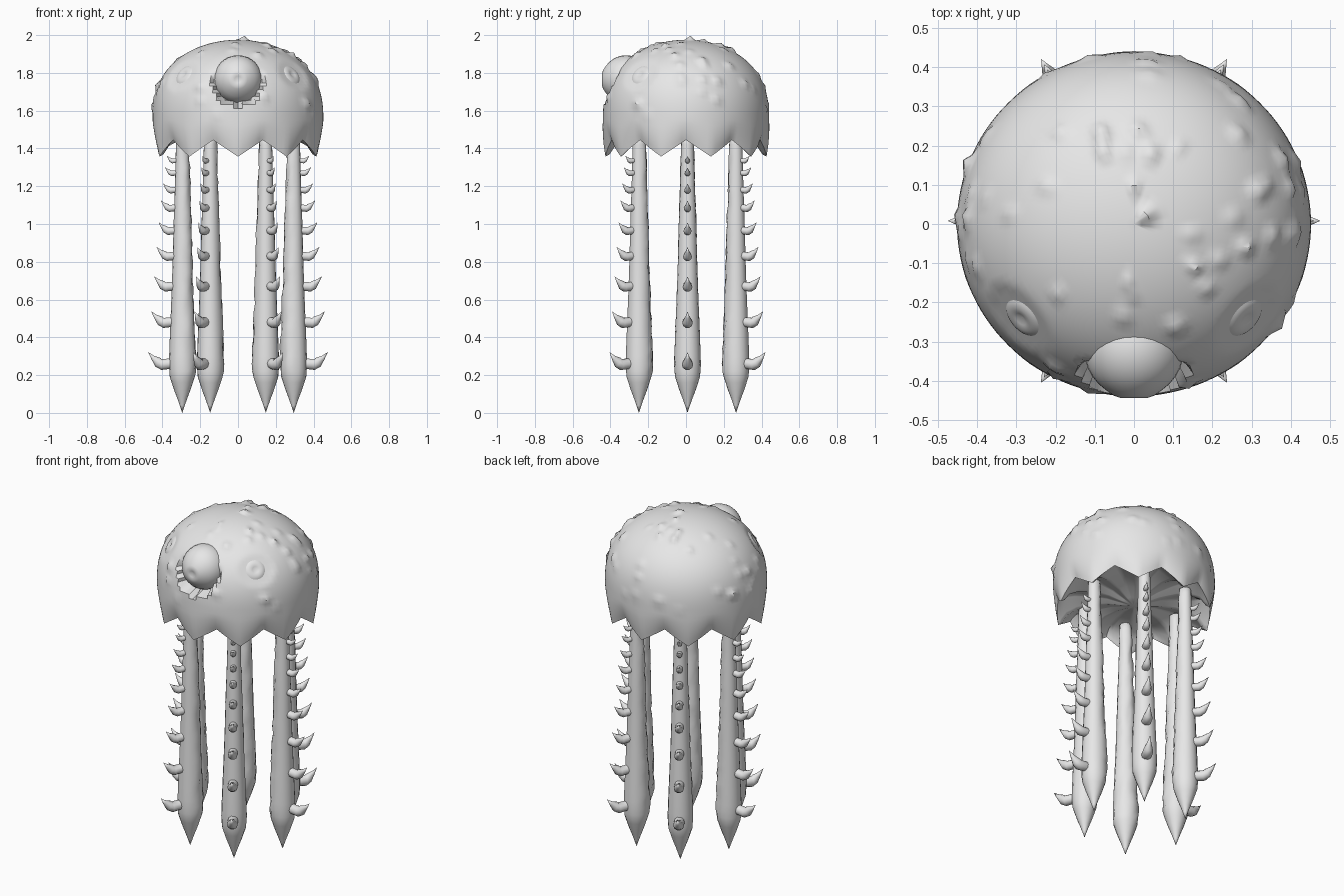
import bpy, bmesh, math, random
from mathutils import Vector, Matrix

if "Cube" in bpy.data.objects:
    bpy.data.objects.remove(bpy.data.objects["Cube"])

random.seed(4)
grey = bpy.data.materials.new("soft_grey")
grey.diffuse_color = (0.8, 0.8, 0.8, 1)
grey.use_nodes = True
grey.node_tree.nodes["Principled BSDF"].inputs["Base Color"].default_value = grey.diffuse_color


def finish(name, bm, angle=40):
    bmesh.ops.recalc_face_normals(bm, faces=bm.faces)
    me = bpy.data.meshes.new(name)
    bm.to_mesh(me)
    bm.free()
    ob = bpy.data.objects.new(name, me)
    bpy.context.collection.objects.link(ob)
    me.materials.append(grey)
    bpy.ops.object.select_all(action='DESELECT')
    ob.select_set(True)
    bpy.context.view_layer.objects.active = ob
    bpy.ops.object.shade_smooth_by_angle(angle=math.radians(angle))
    return ob


def skin(bm, start, rings, end):
    """Bridge equal-length rings of points, closing each end to a point."""
    rows = [[bm.verts.new(p) for p in ring] for ring in rings]
    n = len(rows[0])
    for a, b in zip(rows, rows[1:]):
        for i in range(n):
            j = (i + 1) % n
            bm.faces.new((a[i], a[j], b[j], b[i]))
    for point, row in ((start, rows[0]), (end, rows[-1])):
        v = bm.verts.new(point)
        for i in range(n):
            bm.faces.new((v, row[i], row[(i + 1) % n]))


# Eyes: centre of the socket floor, outward axis, socket radius
EYES = [(Vector((0, -0.35, 1.765)), Vector((0, -1, 0)), 0.133)]
for s in (-1, 1):
    EYES.append((Vector((s * 0.285, -0.24, 1.79)),
                 Vector((s * 0.64, -0.54, 0.54)).normalized(), 0.098))

# Bell: dome, scalloped skirt and ribbed underside in one skin
SEG, DOME = 120, 36
MID = Vector((0, 0, 1.55))


def dome_point(a, t):
    return Vector((0.452 * math.sin(t) * math.cos(a),
                   0.440 * math.sin(t) * math.sin(a),
                   1.55 + 0.425 * max(0, math.cos(t)) ** 0.8))


bumps = [(dome_point(0.6, 0.08), 0.03, 0.024)]
for k in range(75):
    p = dome_point(random.uniform(0, math.tau), math.acos(random.uniform(0.02, 0.98)))
    if all((p - c).length > r + 0.04 for c, n, r in EYES):
        bumps.append((p, random.uniform(0.024, 0.036), random.uniform(0.008, 0.022)))


def shape(p):
    """Raise the warts and press in the eye sockets."""
    q = p.copy()
    out = (p - MID).normalized()
    for c, r, h in bumps:
        d = (p - c).length
        if d < r:
            q += out * h * (1 - d / r)
    for c, n, r in EYES:
        d = (q - c).dot(n)
        if -0.15 < d and d > 0 and (q - c - n * d).length < r:
            q -= n * d
    return q


def wave(a):
    """1 at each of the ten skirt points, 0 at each notch."""
    u = ((a + math.pi / 2) * 10 / math.tau) % 1
    return abs(1 - 2 * u)


angles = [math.tau * i / SEG for i in range(SEG)]
rings = [[shape(dome_point(a, math.pi / 2 * k / DOME)) for a in angles]
         for k in range(1, DOME + 1)]


def ring(r, z):
    return [Vector((r(a) * math.cos(a), r(a) * math.sin(a) * 0.975, z(a))) for a in angles]


def rim(a):
    return 1.445 - 0.088 * wave(a)


for k in range(1, 7):
    f = k / 6
    rings.append([shape(p) for p in ring(
        lambda a: 0.452 - 0.022 * f * f + 0.014 * f * (wave(a) - 0.5),
        lambda a: 1.55 + (rim(a) - 1.55) * f)])
for r, lift, flat in ((0.415, 0.012, 0), (0.385, 0.04, 0.4), (0.33, 0.05, 0.8),
                      (0.25, 0.05, 1), (0.15, 0.035, 1), (0.07, 0.01, 1)):
    rings.append(ring(lambda a: r, lambda a: (rim(a) * (1 - flat) + 1.43 * flat) + lift
                      - 0.09 * r * flat * wave(a)))
bm = bmesh.new()
skin(bm, (0, 0, 1.975), rings, (0, 0, 1.42))
finish("bell", bm)

# Eyeballs: the front one stands out, the side ones sit in their sockets
for i, (c, n, r) in enumerate(EYES):
    bm = bmesh.new()
    rad = 0.128
    centre = c + n * (-0.034 if i == 0 else 0) if i else Vector((0, -0.318, 1.765))
    if i:
        centre = c - n * (rad - 0.01)
    rot = n.to_track_quat('Z', 'Y').to_matrix()
    prof = [(rad * math.sin(t * math.pi / 16), rad * math.cos(t * math.pi / 16))
            for t in range(15, 2, -1)]
    # raised pupil with a shallow dimple
    prof += [(0.05, 0.121), (0.035, 0.126), (0.018, 0.124)]
    loops = [[centre + rot @ Vector((pr * math.cos(a), pr * math.sin(a), pz))
              for a in (math.tau * j / 32 for j in range(32))] for pr, pz in prof]
    skin(bm, centre - n * rad, loops, centre + n * 0.117)
    finish("front_eye" if i == 0 else "side_eye", bm, 50)

# Tentacles: tapered, slightly lumpy stalks with a pointed tip
STALK = [(0.0, 0.0), (0.06, 0.02), (0.12, 0.043), (0.19, 0.066), (0.25, 0.071),
         (0.35, 0.068), (0.5, 0.062), (0.65, 0.056), (0.8, 0.051), (1.0, 0.046),
         (1.2, 0.039), (1.4, 0.034), (1.46, 0.032)]
THORNS = [0.26, 0.48, 0.67, 0.83, 0.965, 1.085, 1.18, 1.27, 1.335]


def stalk_radius(z):
    for (z0, r0), (z1, r1) in zip(STALK, STALK[1:]):
        if z <= z1:
            return r0 + (r1 - r0) * (z - z0) / (z1 - z0)
    return STALK[-1][1]


for k in range(6):
    a0 = math.tau * k / 6
    place = Matrix.Translation((0.295 * math.cos(a0), 0.297 * math.sin(a0) + 0.008, 0)) \
        @ Matrix.Rotation(a0, 4, 'Z')
    bm = bmesh.new()
    levels = [0.04, 0.08, 0.12, 0.16, 0.19] + [0.22 + 0.04 * i for i in range(31)] + [1.46]
    loops = []
    for z in levels:
        r = stalk_radius(z)
        loop = []
        for j in range(16):
            a = math.tau * j / 16
            # soft lumps along the inward side
            lump = random.uniform(-0.002, 0.007) if z > 0.2 and math.cos(a) < -0.3 else 0
            loop.append(place @ Vector(((r + lump) * math.cos(a), (r + lump) * math.sin(a), z)))
        loops.append(loop)
    skin(bm, place @ Vector((0, 0, 0)), loops, place @ Vector((0, 0, 1.485)))
    finish("tentacle", bm, 50)

    # Hooked thorns down the outer side, larger towards the tip
    bm = bmesh.new()
    for i, z in enumerate(THORNS):
        s = 1 - 0.57 * i / 8
        x = stalk_radius(z)
        path = [(-0.03, 0, 0.028), (0.0, 0, 0.029), (0.04, -0.004, 0.03),
                (0.058, 0.008, 0.024), (0.085, 0.032, 0.011)]
        loops = []
        for px, pz, pr in path:
            tilt = 0.6 if px > 0.05 else 0
            loops.append([place @ Vector((x + s * (px - pr * math.sin(a) * tilt),
                                          s * pr * math.cos(a),
                                          z + s * (pz + pr * math.sin(a))))
                          for a in (math.tau * j / 10 for j in range(10))])
        skin(bm, place @ Vector((x - 0.03 * s, 0, z)), loops,
             place @ Vector((x + 0.11 * s, 0, z + 0.062 * s)))
    finish("thorns", bm, 45)
